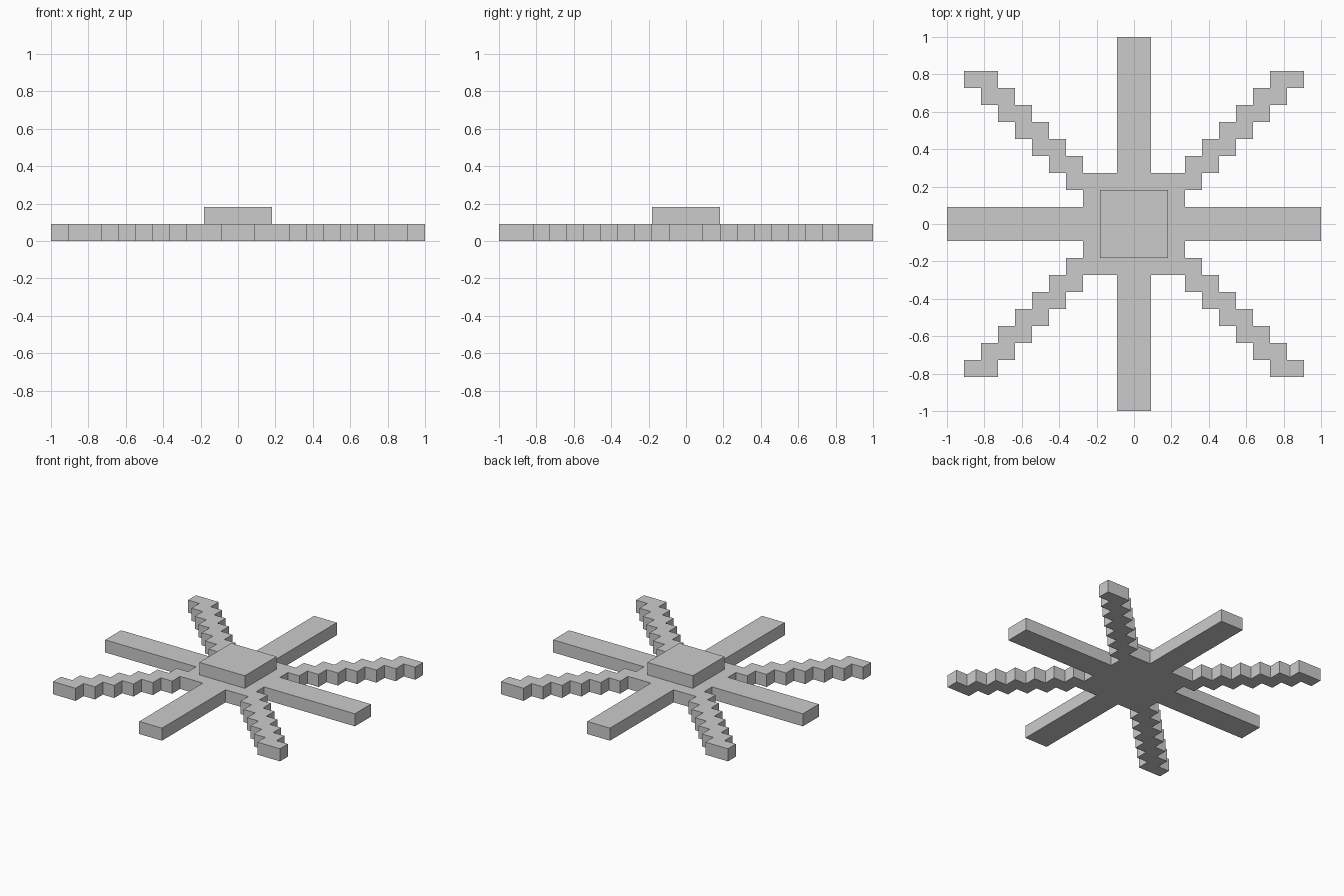
import bpy, bmesh

if "Cube" in bpy.data.objects:
    bpy.data.objects.remove(bpy.data.objects["Cube"])

U = 1 / 11  # one block of the stepped grid


def prism(name, outline, z0, z1):
    """Extrude a flat outline (in grid blocks) into a solid with flat faces."""
    bm = bmesh.new()
    base = bm.faces.new([bm.verts.new((x * U, y * U, z0 * U)) for x, y in outline])
    top = bmesh.ops.extrude_face_region(bm, geom=[base], use_keep_orig=True)
    verts = [g for g in top["geom"] if isinstance(g, bmesh.types.BMVert)]
    bmesh.ops.translate(bm, verts=verts, vec=(0, 0, (z1 - z0) * U))
    bmesh.ops.recalc_face_normals(bm, faces=bm.faces)
    mesh = bpy.data.meshes.new(name)
    bm.to_mesh(mesh)
    bm.free()
    obj = bpy.data.objects.new(name, mesh)
    bpy.context.collection.objects.link(obj)
    return obj


# One quarter of the star: right arm, stepped diagonal arm, back arm
quarter = [(11, 1), (3, 1), (3, 2)]
for k in range(2, 9):
    quarter += [(k + 2, k), (k + 2, k + 1)]
for k in range(8, 2, -1):
    quarter += [(k, k + 1), (k, k)]
quarter += [(1, 3), (1, 11)]

# Mirror the quarter to all four sides, keeping the winding order
outline = []
for sx, sy in ((1, 1), (-1, 1), (-1, -1), (1, -1)):
    part = [(x * sx, y * sy) for x, y in quarter]
    outline += part if sx * sy > 0 else part[::-1]

# Eight-armed flat star and the raised square hub
prism("star_base", outline, 0, 1)
prism("center_hub", [(-2, -2), (2, -2), (2, 2), (-2, 2)], 1, 2)
